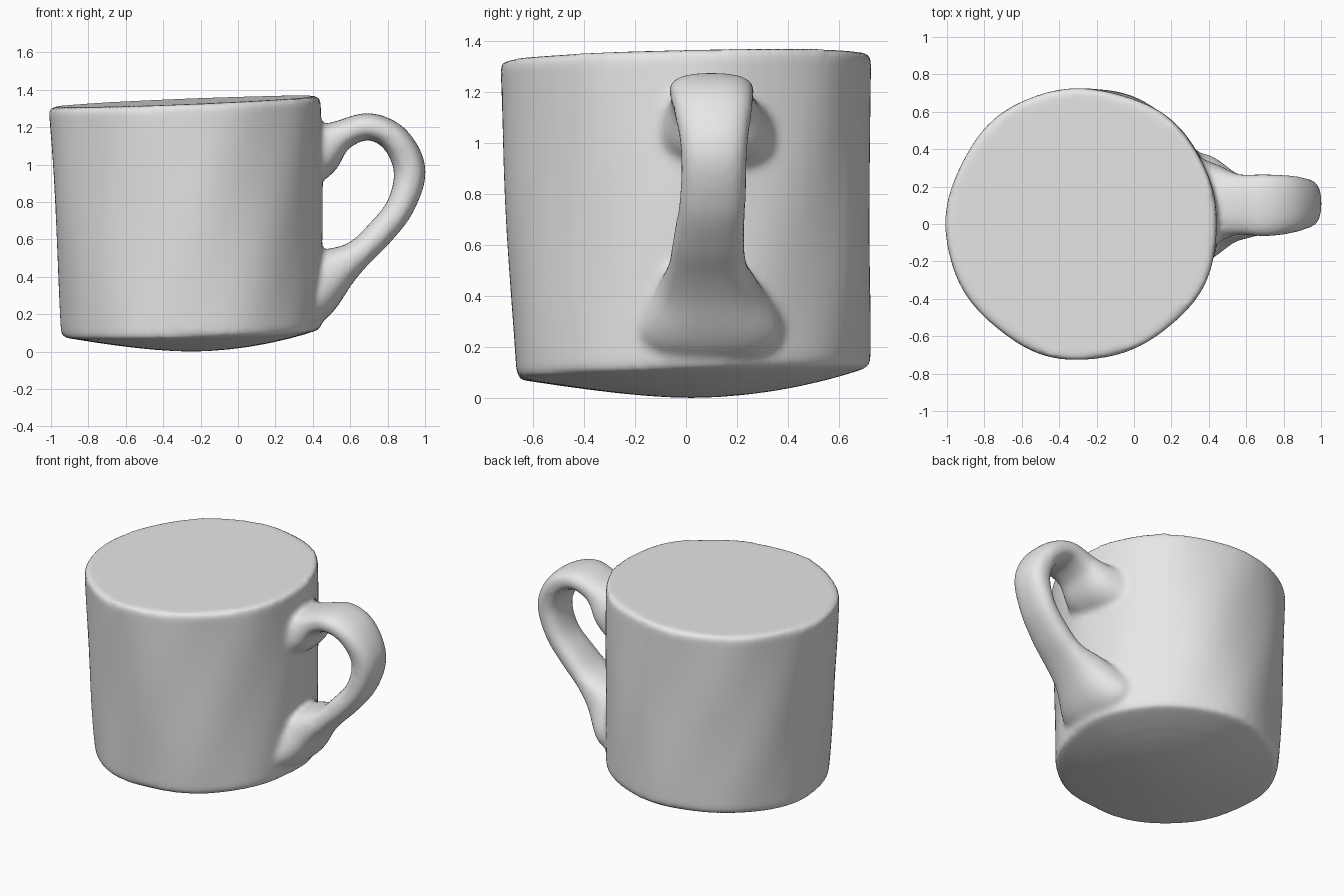
import bpy, bmesh, math
from mathutils import Vector

if "Cube" in bpy.data.objects:
    bpy.data.objects.remove(bpy.data.objects["Cube"])

SEG = 72


def skin(bm, rings):
    """Join successive rings of points into a closed, capped tube."""
    rows = [[bm.verts.new(p) for p in ring] for ring in rings]
    n = len(rows[0])
    for a, b in zip(rows, rows[1:]):
        for i in range(n):
            j = (i + 1) % n
            bm.faces.new((a[i], a[j], b[j], b[i]))
    bm.faces.new(rows[0])
    bm.faces.new(rows[-1])


def rim_top(x, y):
    return 1.337 + 0.04 * (x + 0.28) + 0.022 * y


def rim_bottom(x, y):
    return 0.098 + 0.03 * (x + 0.25) + 0.034 * y


def body_ring(t, s):
    """Ring at height fraction t, with radial fraction s."""
    cx, cy = -0.25 - 0.03 * t, 0.022 - 0.022 * t
    ring = []
    for i in range(SEG):
        a = 2 * math.pi * i / SEG
        # gentle hand-made wobble on the wall
        r = 0.693 + 0.034 * t ** 0.8 + 0.005 * math.sin(5 * a + 4 * t) + 0.003 * math.sin(9 * a - 7 * t)
        x, y = cx + r * s * math.cos(a), cy + r * s * math.sin(a)
        lo, hi = rim_bottom(x, y), rim_top(x, y)
        z = lo * s ** 1.8 if t == 0 else lo + (hi - lo) * t
        ring.append((x, y, z))
    return ring


bm = bmesh.new()

# solid cup: domed underside, wall, flat sloping top
rings = [body_ring(0, s) for s in (0.02, 0.15, 0.3, 0.45, 0.6, 0.75, 0.88, 0.99)]
rings += [body_ring(0.02 + 0.96 * k / 16, 1.0) for k in range(17)]
rings += [body_ring(1, s) for s in (0.985, 0.7, 0.4, 0.02)]
skin(bm, rings)

# handle stations: x, z, half thickness, half width, y centre
stations = [Vector(v) for v in (
    (0.28, 1.02, 0.17, 0.27, 0.11),
    (0.42, 1.07, 0.15, 0.215, 0.11),
    (0.55, 1.155, 0.083, 0.165, 0.105),
    (0.70, 1.203, 0.072, 0.168, 0.10),
    (0.84, 1.135, 0.078, 0.155, 0.105),
    (0.918, 0.97, 0.085, 0.130, 0.11),
    (0.870, 0.78, 0.075, 0.130, 0.105),
    (0.755, 0.63, 0.075, 0.140, 0.09),
    (0.635, 0.515, 0.080, 0.155, 0.085),
    (0.50, 0.42, 0.130, 0.20, 0.09),
    (0.36, 0.285, 0.155, 0.29, 0.09),
    (0.27, 0.25, 0.10, 0.25, 0.09),
)]


def spline(p0, p1, p2, p3, u):
    return 0.5 * (2 * p1 + (p2 - p0) * u + (2 * p0 - 5 * p1 + 4 * p2 - p3) * u * u
                  + (3 * p1 - p0 - 3 * p2 + p3) * u ** 3)


pts = [stations[0]] + stations + [stations[-1]]
path = [spline(*pts[k:k + 4], u / 6) for k in range(len(stations) - 1) for u in range(6)]
path.append(stations[-1])


def handle_ring(k):
    a, b = path[max(k - 1, 0)], path[min(k + 1, len(path) - 1)]
    tx, tz = b[0] - a[0], b[1] - a[1]
    d = math.hypot(tx, tz)
    nx, nz = -tz / d, tx / d
    x, z, thick, wide, yc = path[k]
    ring = []
    for i in range(28):
        ang = 2 * math.pi * i / 28
        c, s = math.cos(ang), math.sin(ang)
        # rounded-rectangle section
        c = math.copysign(abs(c) ** 0.8, c) * thick
        s = math.copysign(abs(s) ** 0.8, s) * wide
        ring.append((x + nx * c, yc + s, z + nz * c))
    return ring


skin(bm, [handle_ring(k) for k in range(len(path))])
bmesh.ops.recalc_face_normals(bm, faces=bm.faces)

mesh = bpy.data.meshes.new("mug")
bm.to_mesh(mesh)
bm.free()
mug = bpy.data.objects.new("mug", mesh)
bpy.context.collection.objects.link(mug)

# single clay grey
clay = bpy.data.materials.new("clay grey")
clay.diffuse_color = (0.8, 0.8, 0.8, 1)
clay.use_nodes = True
clay.node_tree.nodes["Principled BSDF"].inputs["Base Color"].default_value = clay.diffuse_color
mesh.materials.append(clay)

# fuse handle and cup into one skin with soft joins
fuse = mug.modifiers.new("fuse", 'REMESH')
fuse.mode = 'VOXEL'
fuse.voxel_size = 0.018
fuse.use_smooth_shade = True
soften = mug.modifiers.new("soften", 'SMOOTH')
soften.factor = 0.5
soften.iterations = 7

bpy.context.view_layer.objects.active = mug
mug.select_set(True)
for m in ("fuse", "soften"):
    bpy.ops.object.modifier_apply(modifier=m)
bpy.ops.object.shade_smooth()
